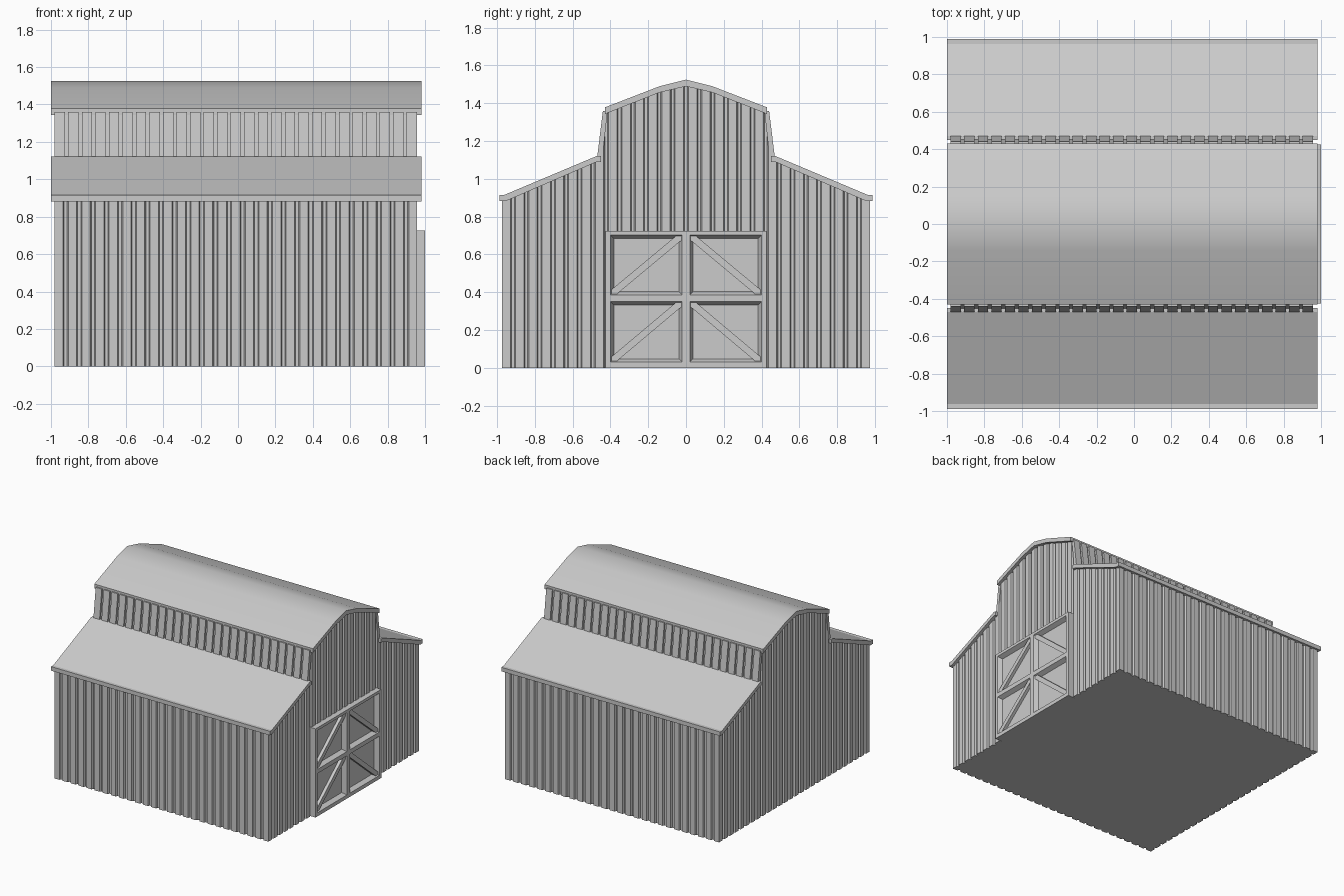
import bpy, bmesh, math
from mathutils import Vector

if "Cube" in bpy.data.objects:
    bpy.data.objects.remove(bpy.data.objects["Cube"])


def finish(name, bm):
    bmesh.ops.recalc_face_normals(bm, faces=bm.faces)
    me = bpy.data.meshes.new(name)
    bm.to_mesh(me)
    bm.free()
    ob = bpy.data.objects.new(name, me)
    bpy.context.collection.objects.link(ob)
    return ob


def add_prism(bm, pts, direction):
    """Extrude a closed loop of 3D points along a vector."""
    face = bm.faces.new([bm.verts.new(p) for p in pts])
    top = bmesh.ops.extrude_face_region(bm, geom=[face], use_keep_orig=True)["geom"]
    verts = [v for v in top if isinstance(v, bmesh.types.BMVert)]
    bmesh.ops.translate(bm, verts=verts, vec=direction)


def add_profile(bm, yz, x0, x1):
    add_prism(bm, [(x0, y, z) for y, z in yz], (x1 - x0, 0, 0))


def flip(yz):
    return [(-y, z) for y, z in reversed(yz)]


X0, X1, W = -0.98, 0.957, 0.973
PITCH, RIDGE, SLOPE, DEPTH = 0.0715, 0.044, 0.006, 0.015

# corrugated wall footprint, cut to the barn outline
corners = [Vector(c) for c in ((X0, -W, 0), (X1, -W, 0), (X1, W, 0), (X0, W, 0))]
loop = []
for i, a in enumerate(corners):
    b = corners[(i + 1) % 4]
    length = (b - a).length
    d = (b - a).normalized()
    inward = Vector((-d.y, d.x, 0)) * DEPTH
    n = round((length - RIDGE) / PITCH)
    p = (length - RIDGE) / n
    for k in range(n):
        s = k * p
        loop += [a + d * s, a + d * (s + RIDGE),
                 a + d * (s + RIDGE + SLOPE) + inward,
                 a + d * (s + p - SLOPE) + inward]
    loop.append(a + d * (length - RIDGE))
bm = bmesh.new()
add_prism(bm, loop, (0, 0, 2))
walls = finish("corrugated_walls", bm)

half = [(1.1, -0.2), (1.1, 0.845), (0.98, 0.888), (0.455, 1.103), (0.425, 1.36), (0.14, 1.473)]
bm = bmesh.new()
add_profile(bm, half + [(0, 1.506)] + flip(half), -1.3, 1.3)
cutter = finish("outline_cutter", bm)
cutter.hide_render = True
mod = walls.modifiers.new("outline", "BOOLEAN")
mod.operation = "INTERSECT"
mod.solver = "EXACT"
mod.object = cutter
bpy.context.view_layer.objects.active = walls
bpy.ops.object.modifier_apply(modifier=mod.name)
bpy.data.objects.remove(cutter)

# upper ridge roof
top = [(0.14, 1.49), (0.43, 1.378)]
under = [(0.43, 1.343), (0.14, 1.457)]
bm = bmesh.new()
add_profile(bm, [(0, 1.525)] + top + under + [(0, 1.49)] + flip(top + under)[:2] + flip(top + under)[2:], -1, 0.98)
upper = finish("upper_roof", bm)
bpy.ops.object.select_all(action="DESELECT")
upper.select_set(True)
bpy.context.view_layer.objects.active = upper
bpy.ops.object.shade_smooth_by_angle(angle=math.radians(30))

# lower side roofs with a flat eave lip
eave = [(0.45, 1.09), (0.472, 1.09), (0.955, 0.882), (0.988, 0.882),
        (0.988, 0.915), (0.962, 0.915), (0.47, 1.122), (0.45, 1.122)]
for name, yz in (("rear_lower_roof", eave), ("front_lower_roof", flip(eave))):
    bm = bmesh.new()
    add_profile(bm, yz, -1, 0.98)
    finish(name, bm)

# leaning slats between the roofs
slat = [(0.445, 1.09), (0.472, 1.10), (0.44, 1.36), (0.415, 1.36)]
for name, yz in (("rear_slats", slat), ("front_slats", flip(slat))):
    bm = bmesh.new()
    w, n = 0.055, 27
    step = (X1 - X0 - w) / (n - 1)
    for k in range(n):
        add_profile(bm, yz, X0 + k * step, X0 + k * step + w)
    finish(name, bm)

# door: gridded front with four bevelled recesses
ys = [-0.425, -0.4, -0.02, 0.02, 0.4, 0.425]
zs = [0, 0.03, 0.35, 0.385, 0.702, 0.725]
bm = bmesh.new()
grid = [[bm.verts.new((1.0, y, z)) for z in zs] for y in ys]
panels = []
for i in range(5):
    for j in range(5):
        f = bm.faces.new((grid[i][j], grid[i + 1][j], grid[i + 1][j + 1], grid[i][j + 1]))
        if i in (1, 3) and j in (1, 3):
            panels.append(f)
rim = [e for e in bm.edges if e.is_boundary]
back = bmesh.ops.extrude_edge_only(bm, edges=rim)["geom"]
bmesh.ops.translate(bm, verts=[v for v in back if isinstance(v, bmesh.types.BMVert)], vec=(-0.06, 0, 0))
bmesh.ops.inset_individual(bm, faces=panels, thickness=0.025, depth=-0.035)
finish("barn_door", bm)

# diagonal braces, mirrored about the door centre
bm = bmesh.new()
for z0, z1 in ((0.03, 0.35), (0.385, 0.702)):
    y0, y1, a, b = 0.02, 0.4, 0.028, 0.024
    brace = [(y1, z0), (y1, z0 + b), (y0 + a, z1), (y0, z1), (y0, z1 - b), (y1 - a, z0)]
    for yz in (brace, flip(brace)):
        add_profile(bm, yz, 0.955, 0.99)
finish("door_braces", bm)
